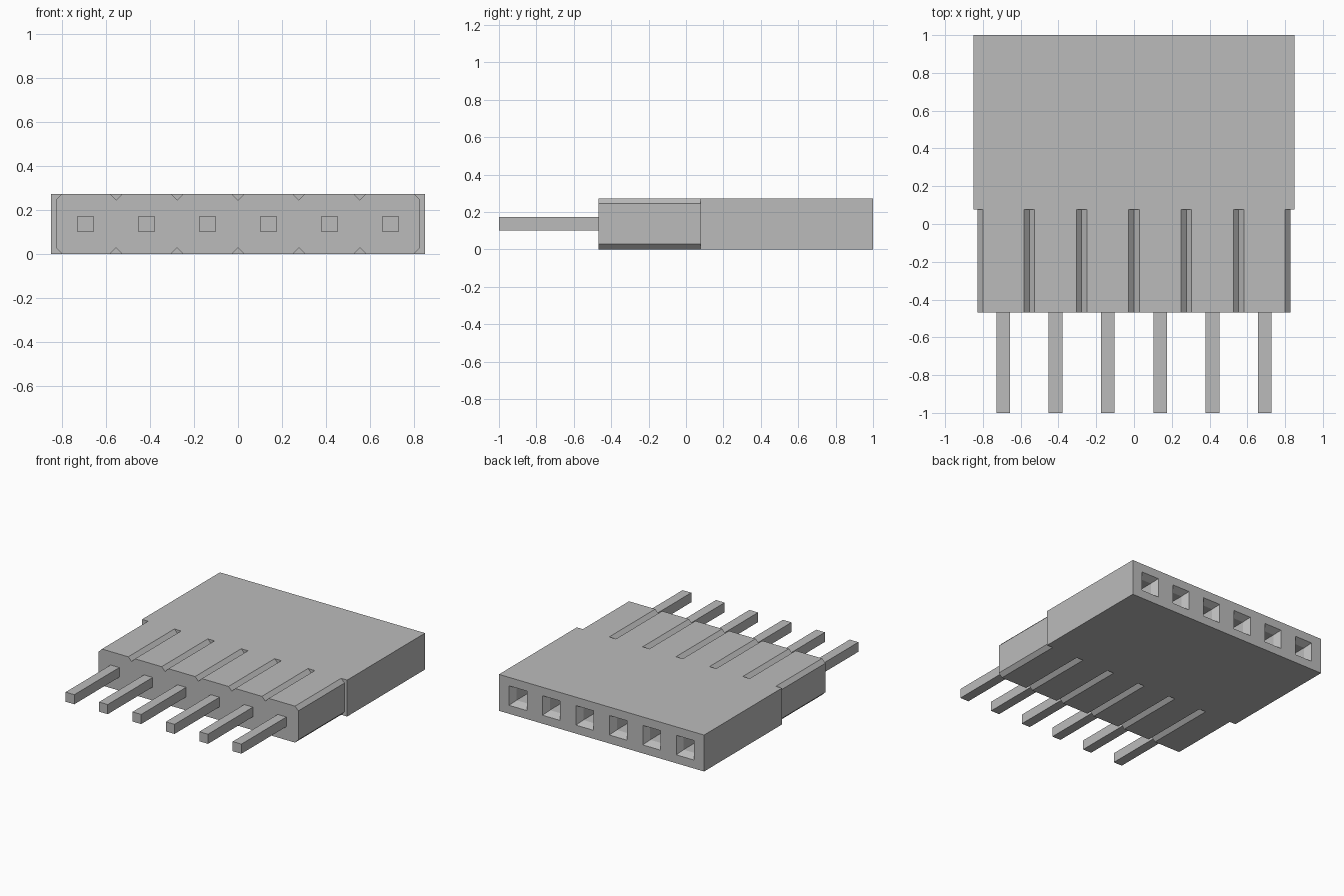
import bpy
import bmesh
from mathutils import Vector

cube = bpy.data.objects.get("Cube")
if cube:
    bpy.data.objects.remove(cube, do_unlink=True)

COUNT = 6
PITCH = 0.277
HEIGHT = 0.273
MID_Z = HEIGHT / 2
PIN_X = [(i - (COUNT - 1) / 2) * PITCH for i in range(COUNT)]
GAP_X = [(i - COUNT / 2) * PITCH for i in range(1, COUNT)]
STEP_Y = 0.078

grey = bpy.data.materials.new("plain grey")
grey.use_nodes = True
grey.diffuse_color = (0.5, 0.5, 0.5, 1)
grey.node_tree.nodes["Principled BSDF"].inputs["Base Color"].default_value = (0.5, 0.5, 0.5, 1)


def finish(bm, name):
    bmesh.ops.recalc_face_normals(bm, faces=bm.faces[:])
    mesh = bpy.data.meshes.new(name)
    bm.to_mesh(mesh)
    bm.free()
    mesh.materials.append(grey)
    obj = bpy.data.objects.new(name, mesh)
    bpy.context.collection.objects.link(obj)
    return obj


def box(bm, low, high):
    low, high = Vector(low), Vector(high)
    verts = bmesh.ops.create_cube(bm, size=1)["verts"]
    for v in verts:
        v.co = (low + high) / 2 + v.co * (high - low)


# Socket housing: a block whose back face is split into one cell per socket
bm = bmesh.new()
box(bm, (-0.85, STEP_Y, 0), (0.85, 1, HEIGHT))
for x in GAP_X:
    geom = bm.verts[:] + bm.edges[:] + bm.faces[:]
    bmesh.ops.bisect_plane(bm, geom=geom, plane_co=(x, 0, 0), plane_no=(1, 0, 0))
bm.normal_update()
cells = [f for f in bm.faces if f.normal.y > 0.9]
cells.sort(key=lambda f: f.calc_center_median().x)

# Each socket: opening, tapered entry, then a straight bore
for face, x in zip(cells, PIN_X):
    for half, y in ((0.073, 1), (0.047, 0.95), (0.047, 0.55)):
        face = bmesh.ops.extrude_discrete_faces(bm, faces=[face])["faces"][0]
        middle = face.calc_center_median()
        for v in face.verts:
            v.co = (x + half * (1 if v.co.x > middle.x else -1), y,
                    MID_Z + half * (1 if v.co.z > middle.z else -1))
finish(bm, "socket_housing")

# Pin carrier: chamfered profile with V grooves above and below
END, CUT = 0.828, 0.028
bottom = [(-END, CUT), (-END + CUT, 0)]
for x in GAP_X:
    bottom += [(x - CUT, 0), (x, CUT), (x + CUT, 0)]
bottom += [(END - CUT, 0), (END, CUT)]
top = [(x, HEIGHT - z) for x, z in reversed(bottom)]
bm = bmesh.new()
profile = bm.faces.new([bm.verts.new((x, -0.468, z)) for x, z in bottom + top])
sweep = bmesh.ops.extrude_face_region(bm, geom=[profile])["geom"]
for v in sweep:
    if isinstance(v, bmesh.types.BMVert):
        v.co.y = STEP_Y
finish(bm, "pin_carrier")

# Square contact pins
for i, x in enumerate(PIN_X):
    bm = bmesh.new()
    r = 0.036
    box(bm, (x - r, -1, MID_Z - r), (x + r, -0.46, MID_Z + r))
    finish(bm, f"contact_pin_{i + 1}")
